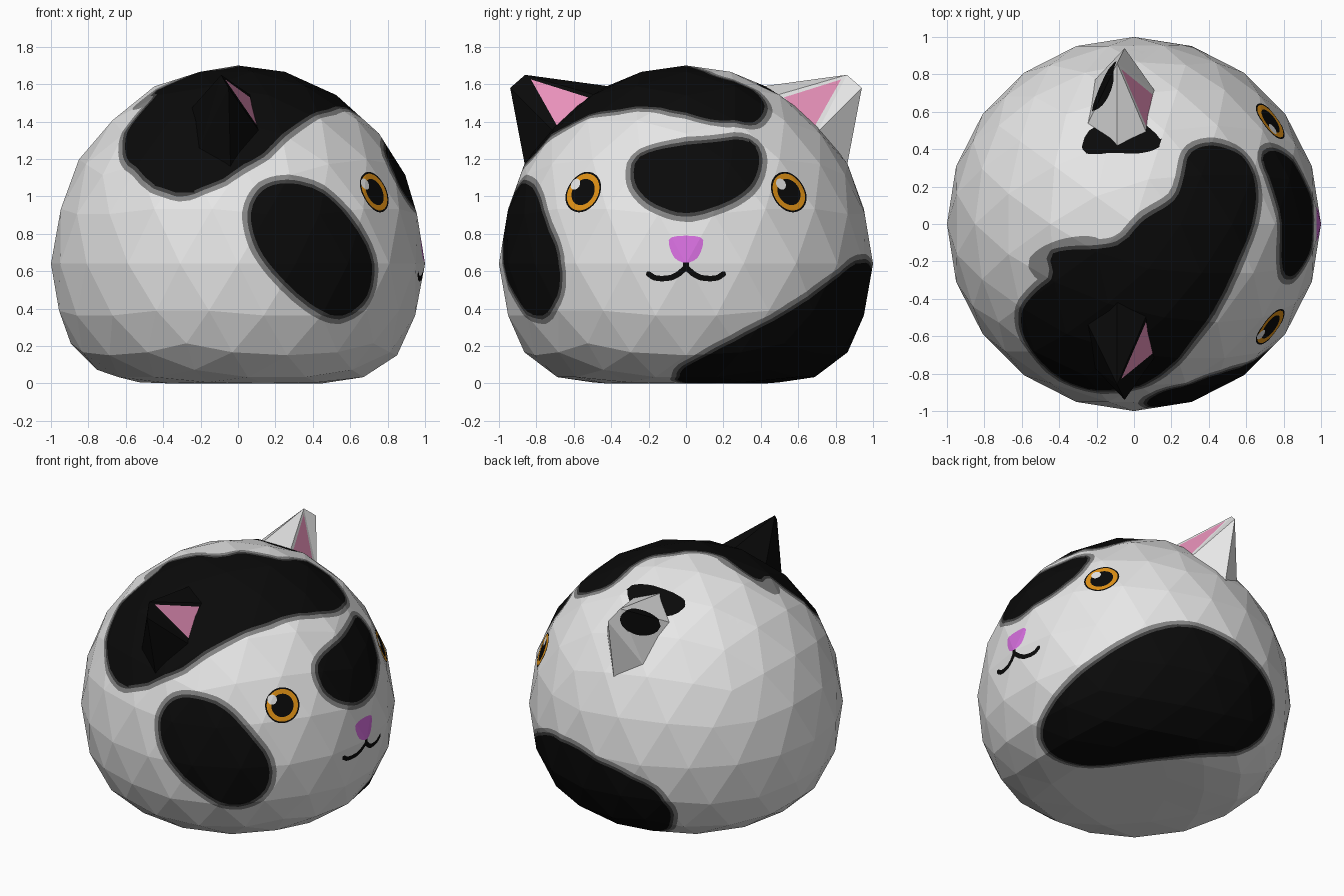
import bpy, bmesh, math
from mathutils import Vector
from mathutils.bvhtree import BVHTree

if "Cube" in bpy.data.objects:
    bpy.data.objects.remove(bpy.data.objects["Cube"])

COLOURS = [("white", (.85, .85, .85)), ("grey", (.24, .24, .24)), ("dark_grey", (.05, .05, .05)),
           ("black", (.003, .003, .003)), ("orange", (.76, .29, .008)),
           ("pink", (.85, .30, .52)), ("violet", (.68, .16, .74))]
WHITE, GREY, DARK, BLACK, ORANGE, PINK, VIOLET = range(7)
mats = []
for name, c in COLOURS:
    m = bpy.data.materials.new(name)
    m.diffuse_color = (*c, 1)
    m.use_nodes = True
    m.node_tree.nodes["Principled BSDF"].inputs["Base Color"].default_value = m.diffuse_color
    mats.append(m)
CENTRE = Vector((0, 0, .64))


def finish(bm, name):
    me = bpy.data.meshes.new(name)
    bm.to_mesh(me)
    bm.free()
    for m in mats:
        me.materials.append(m)
    bpy.context.collection.objects.link(bpy.data.objects.new(name, me))


def triangulate(bm):
    bmesh.ops.triangulate(bm, faces=[f for f in bm.faces if len(f.verts) > 3])


def cut(bm, f):
    """Cut the flat faces along the line f = 0."""
    val = {v: f(v.co) for v in bm.verts}
    line = set()
    for e in list(bm.edges):
        a, b = e.verts
        va, vb = val[a], val[b]
        if (va < 0) == (vb < 0):
            continue
        t = va / (va - vb)
        if t < .06:
            line.add(a)
        elif t > .94:
            line.add(b)
        else:
            line.add(bmesh.utils.edge_split(e, a, t)[1])
    bmesh.ops.connect_verts(bm, verts=list(line))
    triangulate(bm)


def paint(bm, layers):
    for f, _ in layers:
        cut(bm, f)
    for face in bm.faces:
        c = face.calc_center_median()
        for f, mat in layers:
            if f(c) < 0:
                face.material_index = mat


# Head: low-poly ball, stretched above, squashed flat below
def squash(z):
    if z >= 0:
        return z * 1.06
    pts = [(0, 0), (.28, .28), (.51, .48), (.73, .61), (.88, .64), (1.01, .64)]
    for (a, p), (b, q) in zip(pts, pts[1:]):
        if -z <= b:
            return -(p + (q - p) * (-z - a) / (b - a))


head = bmesh.new()
bmesh.ops.create_icosphere(head, subdivisions=3, radius=1)
for v in head.verts:
    v.co.z = .64 + squash(v.co.z)
tree = BVHTree.FromBMesh(head)


# Outlines read in a view (azimuth, elevation) are dropped on the head
def lift(u, v, az, el):
    a, e = math.radians(az), math.radians(el)
    d = Vector((math.cos(e) * math.cos(a), math.cos(e) * math.sin(a), math.sin(e)))
    right = Vector((-math.sin(a), math.cos(a), 0))
    p = right * u + d.cross(right) * v
    hit = tree.ray_cast(p + d * 5, -d)[0]
    if hit is None:
        hit = tree.find_nearest(p + d * CENTRE.dot(d))[0]
    return (hit - CENTRE).normalized()


def smooth(pts, n=3):
    out, k = [], len(pts)
    for i in range(k):
        a, b, c, d = (Vector(pts[(i + j) % k]) for j in (-1, 0, 1, 2))
        for s in range(n):
            t = s / n
            out.append(.5 * (2 * b + (c - a) * t + (2 * a - 5 * b + 4 * c - d) * t * t
                             + (3 * b - a - 3 * c + d) * t ** 3))
    return out


def outline(pts, az, el, closed=True):
    """Signed distance over the head to an outline (plain distance if open)."""
    dirs = [lift(p[0], p[1], az, el) for p in (smooth(pts) if closed else pts)]
    C = sum(dirs, Vector()).normalized()
    X = C.orthogonal().normalized()
    Y = C.cross(X)

    def flat(d):
        c = max(-1, min(1, d.dot(C)))
        t = d - C * c
        k = math.acos(c) / max(t.length, 1e-9)
        return t.dot(X) * k, t.dot(Y) * k
    P = [flat(d) for d in dirs]
    limit = math.cos(min(3, max(math.hypot(*p) for p in P) + .2))
    segs = list(zip(P, P[1:] + P[:1])) if closed else list(zip(P, P[1:]))

    def dist(co):
        d = (co - CENTRE).normalized()
        if d.dot(C) < limit:
            return 1.0
        x, y = flat(d)
        best, inside = 9.0, False
        for (ax, ay), (bx, by) in segs:
            ex, ey, px, py = bx - ax, by - ay, x - ax, y - ay
            t = max(0, min(1, (px * ex + py * ey) / (ex * ex + ey * ey + 1e-12)))
            best = min(best, (px - t * ex) ** 2 + (py - t * ey) ** 2)
            if (ay > y) != (by > y) and x < ax + ex * (y - ay) / ey:
                inside = not inside
        best = math.sqrt(best)
        return -best if closed and inside else best
    return dist


def grow(f, r):
    return lambda p: f(p) - r


def disc(y, z, r):
    c = lift(y, z, 0, 0)
    return lambda p: (p - CENTRE).normalized().angle(c) - r


FRONT, SIDE, TOP, BELOW = (-90, 0), (0, 0), (-90, 90), (50, -25)
cheek = [(.07, .92), (.14, 1.04), (.28, 1.07), (.45, 1.02), (.6, .87), (.71, .67), (.69, .47),
         (.55, .36), (.38, .43), (.2, .6), (.1, .75)]
crown = [(.3, .38), (.42, .42), (.58, .36), (.65, .2), (.63, 0), (.55, -.2), (.43, -.45),
         (.2, -.75), (0, -.87), (-.25, -.88), (-.44, -.79), (-.58, -.62), (-.6, -.47),
         (-.52, -.36), (-.43, -.28), (-.43, -.15), (-.1, -.12), (.05, .02), (.22, .13), (.27, .27)]
brow = [(-.28, 1.12), (-.25, 1.21), (-.1, 1.26), (.15, 1.29), (.32, 1.3), (.39, 1.22),
        (.36, 1.08), (.24, .98), (.02, .91), (-.15, .95), (-.25, 1.03)]
flank = [(-.58, .28), (-.54, .44), (-.38, .63), (-.15, .8), (.07, .92), (.29, .98), (.5, .94),
         (.7, .82), (.84, .66), (.88, .5), (.82, .33), (.68, .22), (.42, .19), (.04, .15),
         (-.28, .12), (-.49, .17)]
ear_spot = [(-.27, .38), (-.24, .5), (-.1, .55), (.05, .54), (.15, .43), (.05, .38), (-.1, .38)]
smudge = [(-.57, -.2), (-.42, -.09), (-.2, -.07), (-.15, -.2), (-.45, -.33)]
nose = [(-.09, .74), (-.08, .78), (0, .79), (.08, .78), (.09, .74), (.06, .67), (0, .645), (-.06, .67)]
mouth = [(-.2, .585), (-.17, .565), (-.13, .56), (-.08, .565), (-.04, .585), (0, .62), (0, .66),
         (0, .62), (.04, .585), (.08, .565), (.13, .56), (.17, .565), (.2, .585)]

# Fur patches with soft grey rims
layers = [(outline(smudge, *TOP), GREY)]
patches = [outline(p, *v) for p, v in ((cheek, FRONT), (crown, TOP), (brow, SIDE), (flank, BELOW))]
for r, mat in ((.048, GREY), (.02, DARK), (0, BLACK)):
    layers += [(grow(f, r), mat) for f in patches]
layers.append((outline(ear_spot, *TOP), BLACK))
# Eyes, nose and mouth
for y, shine in ((-.55, -.592), (.55, .508)):
    layers += [(disc(y, 1.023, .115), BLACK), (disc(y, 1.023, .105), ORANGE),
               (disc(y, 1.023, .075), BLACK), (disc(shine, 1.066, .032), WHITE)]
layers += [(grow(outline(mouth, *SIDE, closed=False), .015), BLACK), (outline(nose, *SIDE), VIOLET)]


def on_face(e):
    c = (e.verts[0].co + e.verts[1].co) / 2
    y = abs(c.y)
    return c.x > .4 and (math.hypot(y - .55, c.z - 1.02) < .16 or (y < .25 and .5 < c.z < .83))


bmesh.ops.subdivide_edges(head, edges=head.edges[:], cuts=5, use_grid_fill=True)
triangulate(head)
bmesh.ops.subdivide_edges(head, edges=[e for e in head.edges if on_face(e)], cuts=3, use_grid_fill=True)
triangulate(head)
paint(head, layers)
finish(head, "head")


# Ears: faceted cones with a pink inset, mirrored across y
def ear(name, side, colour):
    pts = [(.07, .48, 1.54), (-.09, .42, 1.59), (-.25, .53, 1.47), (-.21, .77, 1.25),
           (-.04, .86, 1.16), (.12, .70, 1.34), (-.09, .86, 1.65), (-.05, .94, 1.58)]
    bm = bmesh.new()
    vs = [bm.verts.new((x, y * side, z)) for x, y, z in pts]
    faces = [bm.faces.new([vs[i] for i in f]) for f in (
        (0, 5, 6), (1, 0, 6), (2, 1, 6), (3, 2, 6), (3, 6, 7), (4, 3, 7), (5, 4, 7), (5, 7, 6),
        (0, 1, 2, 3, 4, 5))]
    for f in faces:
        f.material_index = colour
    bmesh.ops.recalc_face_normals(bm, faces=bm.faces[:])
    bmesh.ops.inset_individual(bm, faces=[faces[0]], thickness=.045)
    faces[0].material_index = PINK
    if side > 0:
        # Black spot on the back of the white ear
        triangulate(bm)
        bmesh.ops.subdivide_edges(bm, edges=bm.edges[:], cuts=7, use_grid_fill=True)
        triangulate(bm)
        mid, along = Vector((-.165, .74, 1.53)), Vector((.16, .33, .17)).normalized()

        def spot(p):
            if p.x > -.07:
                return 1
            d = p - mid
            a = d.dot(along)
            return math.hypot(a / .16, (d - along * a).length / .085) - 1
        paint(bm, [(spot, BLACK)])
    finish(bm, name)


ear("black_ear", -1, BLACK)
ear("white_ear", 1, WHITE)
